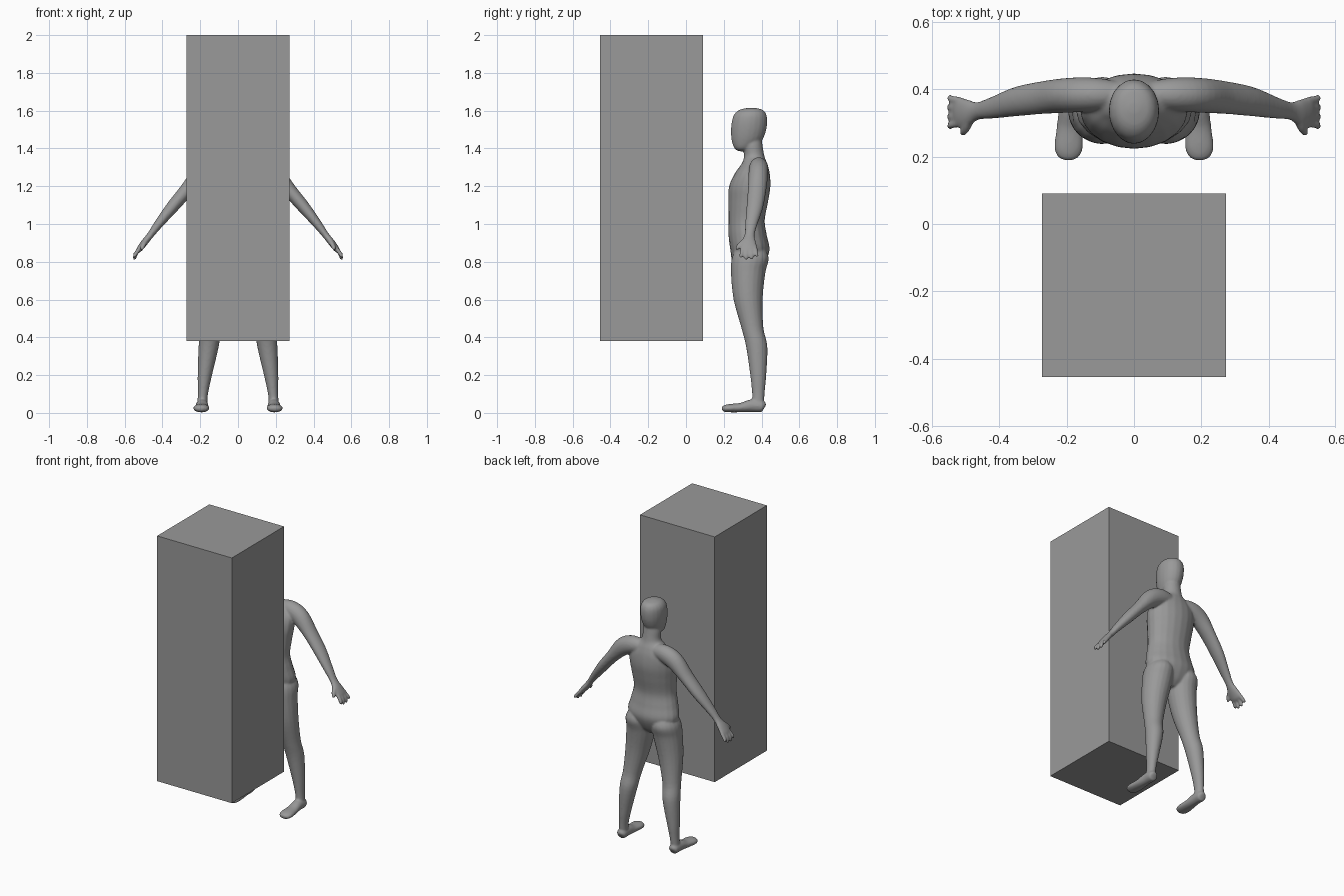
import bpy, bmesh, math
from mathutils import Vector

cube = bpy.data.objects.get("Cube")
if cube:
    bpy.data.objects.remove(cube, do_unlink=True)

grey = bpy.data.materials.new("plain grey")
grey.use_nodes = True
grey.diffuse_color = (0.32, 0.32, 0.32, 1)
grey.node_tree.nodes["Principled BSDF"].inputs["Base Color"].default_value = grey.diffuse_color

SIDES, STEPS = 20, 5


def finish(name, bm):
    bmesh.ops.recalc_face_normals(bm, faces=bm.faces)
    mesh = bpy.data.meshes.new(name)
    bm.to_mesh(mesh)
    bm.free()
    mesh.materials.append(grey)
    obj = bpy.data.objects.new(name, mesh)
    bpy.context.collection.objects.link(obj)
    return obj


def spline(rows):
    """Smooth curve through the rows."""
    pts = [Vector(r) for r in rows]
    ext = [pts[0]] + pts + [pts[-1]]
    out = []
    for a, b, c, d in zip(ext, ext[1:], ext[2:], ext[3:]):
        for i in range(STEPS):
            t = i / STEPS
            out.append(b + (c - a) * t / 2 + (a * 2 - b * 5 + c * 4 - d) * t * t / 2
                       + (b * 3 - a - c * 3 + d) * t ** 3 / 2)
    return out + [pts[-1]]


def loft(bm, rows, side, mirror=1):
    """Closed tube; a row is x, y, z, radius along side, radius across."""
    rows = spline(rows)
    rings = []
    for i, row in enumerate(rows):
        ahead, behind = rows[min(i + 1, len(rows) - 1)], rows[max(i - 1, 0)]
        tangent = Vector((ahead - behind)[:3]).normalized()
        across = side.cross(tangent).normalized()
        ring = []
        for k in range(SIDES):
            a = math.tau * k / SIDES
            p = (Vector(row[:3]) + side * max(row[3], .003) * math.cos(a)
                 + across * max(row[4], .003) * math.sin(a))
            ring.append(bm.verts.new((p.x * mirror, p.y, p.z)))
        rings.append(ring)
    for r, s in zip(rings, rings[1:]):
        for k in range(SIDES):
            n = (k + 1) % SIDES
            bm.faces.new((r[k], r[n], s[n], s[k]))
    bm.faces.new(rings[0])
    bm.faces.new(rings[-1])


def upright(rows):
    """Rows of z, front y, back y, half width, x into loft rows."""
    return [(x, (f + b) / 2, z, (b - f) / 2, w) for z, f, b, w, x in rows]


X, Y = Vector((1, 0, 0)), Vector((0, 1, 0))
body = bmesh.new()

# Torso and neck
loft(body, upright([
    (.74, .30, .37, .05, 0), (.78, .25, .41, .13, 0), (.86, .235, .442, .172, 0),
    (.94, .225, .428, .158, 0), (1.02, .224, .417, .142, 0), (1.12, .224, .435, .15, 0),
    (1.2, .228, .447, .16, 0), (1.27, .26, .443, .155, 0), (1.32, .295, .43, .11, 0),
    (1.36, .307, .415, .062, 0), (1.42, .30, .405, .055, 0), (1.47, .30, .40, .045, 0)]), Y)

# Head
loft(body, upright([
    (1.385, .28, .31, .015, 0), (1.40, .257, .35, .042, 0), (1.44, .242, .40, .06, 0),
    (1.49, .238, .423, .071, 0), (1.54, .242, .43, .075, 0), (1.58, .255, .425, .07, 0),
    (1.605, .285, .405, .05, 0), (1.615, .33, .36, .015, 0)]), Y)

for m in (1, -1):
    # Leg
    loft(body, upright([
        (.88, .27, .41, .05, .09), (.82, .243, .438, .085, .093), (.74, .238, .42, .088, .098),
        (.6, .252, .406, .075, .12), (.45, .293, .41, .057, .143), (.35, .318, .431, .053, .156),
        (.2, .34, .425, .038, .176), (.1, .35, .416, .027, .186), (.03, .35, .412, .027, .19)]), Y, m)
    # Foot
    loft(body, [
        (.19, .417, .03, .012, .012), (.19, .405, .034, .03, .03), (.19, .35, .038, .033, .034),
        (.192, .29, .028, .038, .025), (.194, .23, .025, .043, .022), (.195, .2, .022, .032, .017),
        (.195, .19, .02, .012, .008)], X, m)
    # Arm and palm
    loft(body, [
        (.05, .385, 1.3, .04, .045), (.12, .385, 1.298, .05, .055), (.19, .383, 1.265, .052, .055),
        (.27, .376, 1.18, .049, .039), (.35, .364, 1.087, .044, .033), (.42, .346, 1.0, .033, .024),
        (.465, .336, .94, .027, .018), (.497, .329, .9, .043, .018), (.523, .332, .865, .045, .015),
        (.53, .333, .852, .03, .008)], Y, m)
    # Fingers
    for start, end, tip in ((.3, .291, .822), (.321, .318, .81), (.344, .347, .812), (.366, .375, .826)):
        loft(body, [(.512, start, .88, .011, .011), (.538, (start + end) / 2, .848, .0115, .011),
                    (.548, end, tip + .008, .010, .010), (.549, end, tip, .005, .005)], Y, m)
    # Thumb
    loft(body, [(.485, .312, .915, .015, .014), (.497, .287, .895, .014, .013),
                (.508, .273, .872, .011, .011), (.51, .27, .862, .005, .005)], Y, m)

# Fuse the parts into one smooth skin
figure = finish("standing_figure", body)
remesh = figure.modifiers.new("fuse", 'REMESH')
remesh.mode = 'VOXEL'
remesh.voxel_size = .006
remesh.use_smooth_shade = True
relax = figure.modifiers.new("relax", 'SMOOTH')
relax.factor = .5
relax.iterations = 6

# Tall box held in front
box = bmesh.new()
bmesh.ops.create_cube(box, size=1)
bmesh.ops.scale(box, verts=box.verts, vec=(.546, .545, 1.62))
bmesh.ops.translate(box, verts=box.verts, vec=(0, -.182, 1.19))
finish("tall_box", box)
